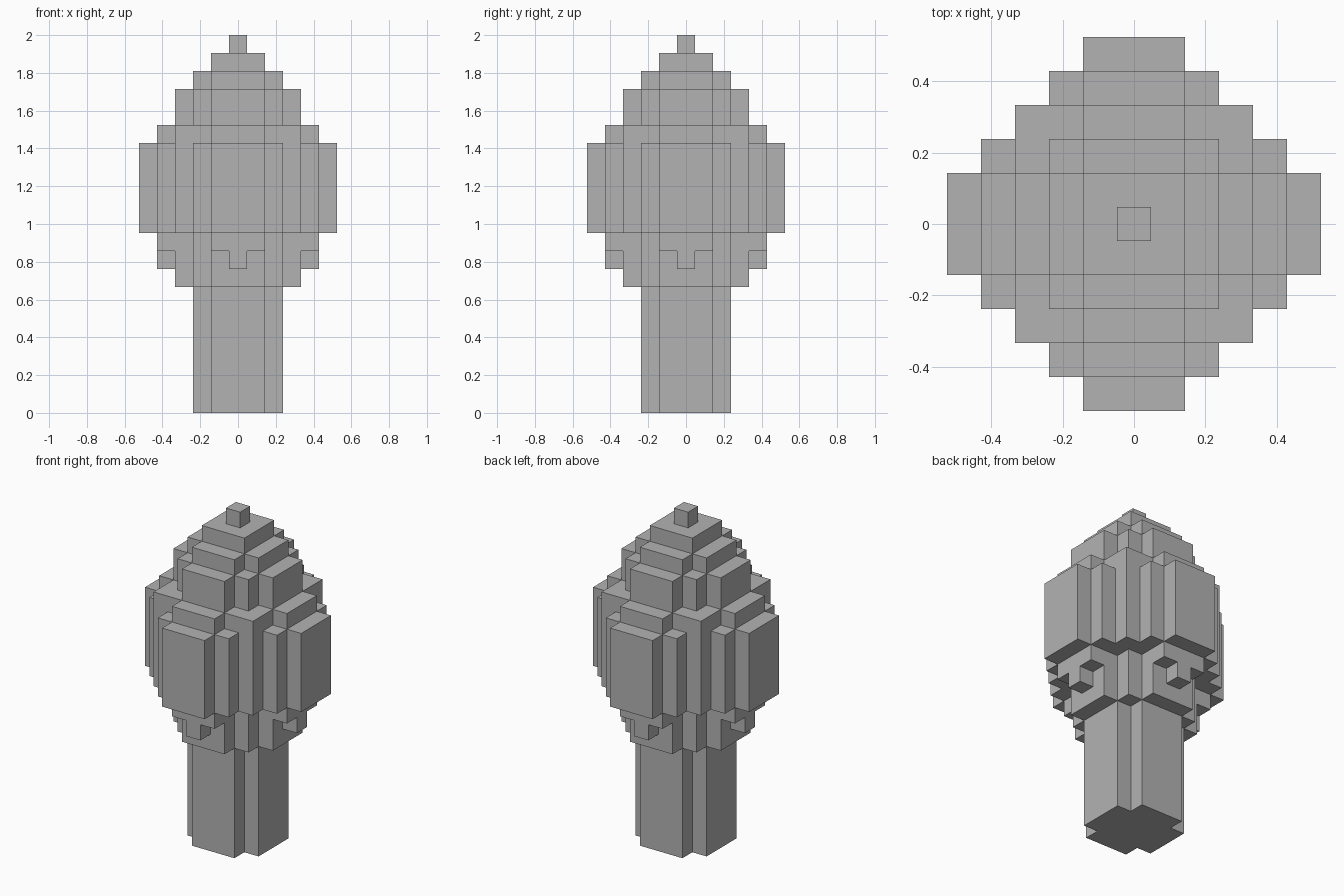
import bpy
import bmesh
from math import pi
from mathutils import Matrix, Vector

U = 2 / 21  # edge of one block

if "Cube" in bpy.data.objects:
    bpy.data.objects.remove(bpy.data.objects["Cube"], do_unlink=True)

grey = bpy.data.materials.new("plain_grey")
grey.use_nodes = True
colour = (0.45, 0.45, 0.45, 1)
grey.diffuse_color = colour
grey.node_tree.nodes["Principled BSDF"].inputs["Base Color"].default_value = colour


def extrude_outline(name, points, offset):
    """Closed flat-sided solid from an outline swept along an offset."""
    bm = bmesh.new()
    face = bm.faces.new([bm.verts.new(Vector(p) * U) for p in points])
    swept = bmesh.ops.extrude_face_region(bm, geom=[face])["geom"]
    verts = [v for v in swept if isinstance(v, bmesh.types.BMVert)]
    bmesh.ops.translate(bm, verts=verts, vec=Vector(offset) * U)
    bmesh.ops.recalc_face_normals(bm, faces=bm.faces)
    mesh = bpy.data.meshes.new(name)
    bm.to_mesh(mesh)
    bm.free()
    mesh.materials.append(grey)
    obj = bpy.data.objects.new(name, mesh)
    bpy.context.collection.objects.link(obj)
    return obj


def stepped_tier(name, reach, narrow, bottom, top):
    """Tier whose corners step in one block at a time, from reach to narrow."""
    quarter = [(reach, narrow)]
    x, y = reach, narrow
    while x > narrow:
        x -= 1
        quarter.append((x, y))
        y += 1
        quarter.append((x, y))
    outline = []
    for turn in range(4):
        spin = Matrix.Rotation(turn * pi / 2, 3, "Z")
        outline += [spin @ Vector((px, py, bottom)) for px, py in quarter]
    return extrude_outline(name, outline, (0, 0, top - bottom))


def shoulder_tier(name, reach, bottom, top):
    """Square tier with a three-block-wide ledge on each side."""
    side = reach - 1
    outline = []
    for turn in range(4):
        spin = Matrix.Rotation(turn * pi / 2, 3, "Z")
        for px, py in ((reach, -1.5), (reach, 1.5), (side, 1.5), (side, side), (1.5, side)):
            outline.append(spin @ Vector((px, py, bottom)))
    return extrude_outline(name, outline, (0, 0, top - bottom))


# Trunk and the underside of the crown
stepped_tier("trunk", 2.5, 1.5, 0, 7)
stepped_tier("crown_base", 3.5, 1.5, 7, 10)

# Hanging T-shaped brackets on the four sides of the crown base
tee = [(1.5, 10), (1.5, 9), (0.5, 9), (0.5, 8)]
tee += [(-y, z) for y, z in reversed(tee)]
for turn, side in enumerate(("left", "back", "right", "front")):
    spin = Matrix.Rotation(turn * pi / 2, 3, "Z")
    points = [spin @ Vector((3.5, y, z)) for y, z in tee]
    extrude_outline(side + "_bracket", points, spin @ Vector((1, 0, 0)))

# Widest part of the crown and the tiers that taper to the tip
stepped_tier("crown_middle", 5.5, 1.5, 10, 15)
shoulder_tier("crown_shoulder", 4.5, 15, 16)
stepped_tier("crown_upper", 3.5, 1.5, 16, 18)
stepped_tier("crown_top", 2.5, 1.5, 18, 19)
stepped_tier("crown_cap", 1.5, 1.5, 19, 20)
stepped_tier("tip", 0.5, 0.5, 20, 21)
